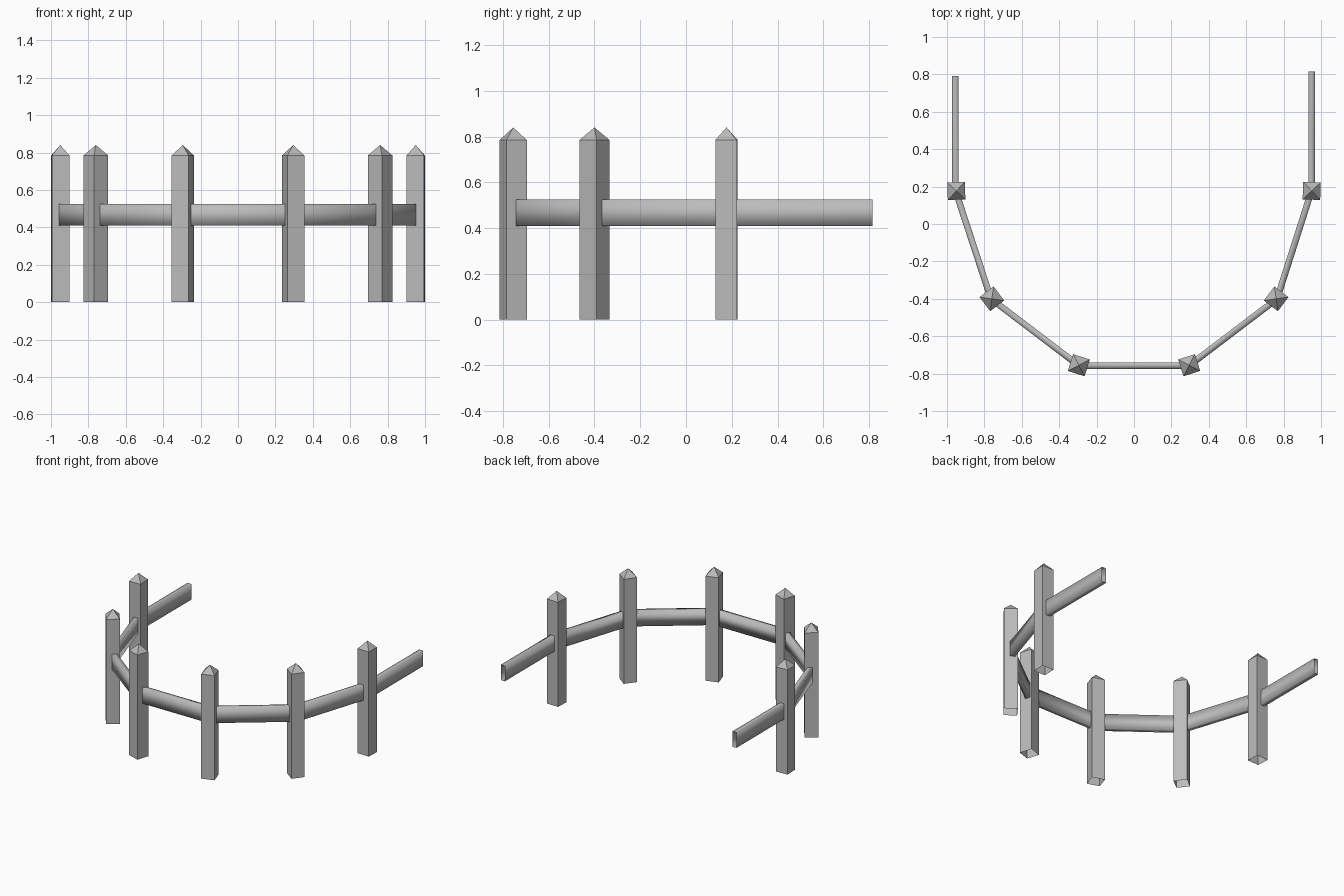
import bpy, bmesh, math
from mathutils import Vector

cube = bpy.data.objects.get("Cube")
if cube:
    bpy.data.objects.remove(cube, do_unlink=True)

grey = bpy.data.materials.new("weathered grey")
grey.use_nodes = True
colour = (0.5, 0.5, 0.5, 1)
grey.diffuse_color = colour
grey.node_tree.nodes["Principled BSDF"].inputs["Base Color"].default_value = colour

POST_HALF, SHOULDER, TIP = 0.047, 0.785, 0.84
RAIL_HALF, RAIL_LOW, RAIL_HIGH = 0.017, 0.41, 0.525


def finish(bm, name, smooth=False):
    bmesh.ops.recalc_face_normals(bm, faces=bm.faces)
    mesh = bpy.data.meshes.new(name)
    for face in bm.faces:
        face.smooth = smooth
    bm.to_mesh(mesh)
    bm.free()
    mesh.materials.append(grey)
    obj = bpy.data.objects.new(name, mesh)
    bpy.context.collection.objects.link(obj)
    return obj


def add_post(name, x, y, degrees):
    """Square post with a pyramid tip and an open base."""
    bm = bmesh.new()
    corners = [(-1, -1), (1, -1), (1, 1), (-1, 1)]
    low, high = [[bm.verts.new((a * POST_HALF, b * POST_HALF, z)) for a, b in corners]
                 for z in (0, SHOULDER)]
    tip = bm.verts.new((0, 0, TIP))
    for i in range(4):
        j = (i + 1) % 4
        bm.faces.new((low[i], low[j], high[j], high[i]))
        bm.faces.new((high[i], high[j], tip))
    post = finish(bm, name)
    post.location = (x, y, 0)
    post.rotation_euler.z = math.radians(degrees)


def add_rail(name, points):
    """Thin board swept along the fence line with mitred corners."""
    bm = bmesh.new()
    path = [Vector(p) for p in points]
    rings = []
    for i, p in enumerate(path):
        before = (p - path[i - 1]).normalized() if i else (path[1] - p).normalized()
        after = (path[i + 1] - p).normalized() if i < len(path) - 1 else before
        along = (before + after).normalized()
        side = Vector((-along.y, along.x)) * RAIL_HALF / along.dot(before)
        a, b = p - side, p + side
        rings.append([bm.verts.new((q.x, q.y, z)) for q, z in
                      ((a, RAIL_LOW), (a, RAIL_HIGH), (b, RAIL_HIGH), (b, RAIL_LOW))])
    for r, s in zip(rings, rings[1:]):
        for i in range(4):
            j = (i + 1) % 4
            bm.faces.new((r[i], r[j], s[j], s[i]))
    finish(bm, name, smooth=True)


# Posts, turned to face outward around the curve
for side, sign in (("right", -1), ("left", 1)):
    add_post("front_post_" + side, sign * 0.295, -0.755, sign * 18)
    add_post("middle_post_" + side, sign * 0.76, -0.4, sign * 53)
    add_post("rear_post_" + side, sign * 0.95, 0.177, sign * 88)

# One continuous rail through all the posts
add_rail("rail", [(-0.955, 0.79), (-0.955, 0.18), (-0.765, -0.4), (-0.295, -0.757),
                  (0.295, -0.757), (0.765, -0.4), (0.95, 0.18), (0.95, 0.815)])
